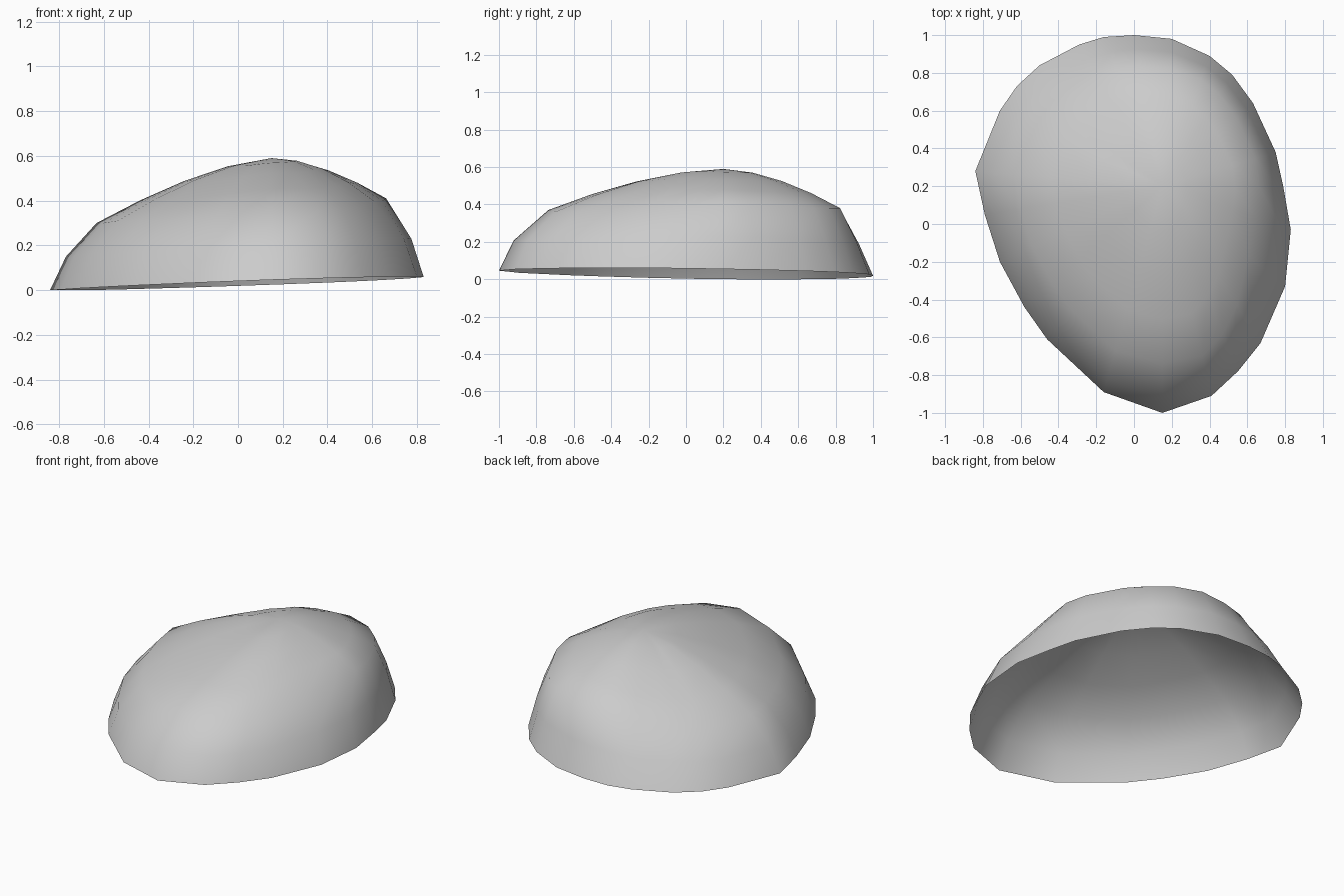
import bpy
import bmesh
from mathutils import Vector

default_cube = bpy.data.objects.get("Cube")
if default_cube:
    bpy.data.objects.remove(default_cube, do_unlink=True)


def make_material(name, colour):
    material = bpy.data.materials.new(name)
    material.use_nodes = True
    material.diffuse_color = colour
    shader = material.node_tree.nodes["Principled BSDF"]
    shader.inputs["Base Color"].default_value = colour
    shader.inputs["Roughness"].default_value = 0.9
    return material


# Stations around the rock: rim x, rim y, shoulder inset, shoulder height, crown fullness
stations = [
    (.83, -.03, .27, .4, 1.8), (.79, .2, .2, .41, 1.7), (.75, .38, .18, .4, 1.7),
    (.63, .64, .18, .39, 1.7), (.52, .79, .18, .38, 1.7), (.4, .89, .18, .38, 1.7),
    (.2, .98, .2, .38, 1.7), (0, 1, .21, .36, 1.7), (-.16, .99, .22, .34, 1.7),
    (-.29, .95, .23, .32, 1.6), (-.5, .84, .25, .3, 1.6), (-.62, .73, .24, .29, 1.5),
    (-.71, .6, .22, .28, 1.5), (-.84, .28, .21, .3, 1.5), (-.79, .05, .2, .3, 1.5),
    (-.71, -.2, .2, .31, 1.5), (-.58, -.44, .2, .31, 1.5), (-.46, -.61, .2, .31, 1.5),
    (-.16, -.89, .2, .34, 1.6), (.15, -1, .22, .37, 1.7), (.41, -.91, .19, .36, 1.8),
    (.55, -.78, .2, .36, 1.9), (.67, -.63, .24, .37, 2), (.8, -.33, .3, .4, 2),
]
peak = Vector((.15, .2, .59))


def station_profile(x, y, inset, shoulder_height, fullness):
    """Points from the tilted rim, over the shoulder, towards the peak."""
    rim = Vector((x, y, max(0, .03 + .034 * x - .011 * y)))
    shoulder = rim.lerp(peak, inset)
    shoulder.z = shoulder_height
    # The back flank is straighter than the front one
    flank = rim.lerp(shoulder, .3 + .15 * max(0, y))
    flank.z = (rim.z + shoulder.z) / 2
    points = [rim, flank, shoulder]
    for step in (.25, .5, .75):
        point = shoulder.lerp(peak, step)
        rise = 1 - (1 - step) ** fullness
        point.z = shoulder.z + (peak.z - shoulder.z) * rise
        points.append(point)
    return points


# Rock shell, open underneath
bm = bmesh.new()
columns = [[bm.verts.new(point) for point in station_profile(*station)]
           for station in stations]
summit = bm.verts.new(peak)
for index, column in enumerate(columns):
    following = columns[(index + 1) % len(columns)]
    for level in range(len(column) - 1):
        bm.faces.new((column[level], following[level],
                      following[level + 1], column[level + 1]))
    bm.faces.new((column[-1], following[-1], summit))
for face in bm.faces:
    face.smooth = True

mesh = bpy.data.meshes.new("rock_shell")
bm.to_mesh(mesh)
bm.free()
mesh.materials.append(make_material("stone grey", (.6, .6, .6, 1)))
rock = bpy.data.objects.new("rock_shell", mesh)
bpy.context.collection.objects.link(rock)
